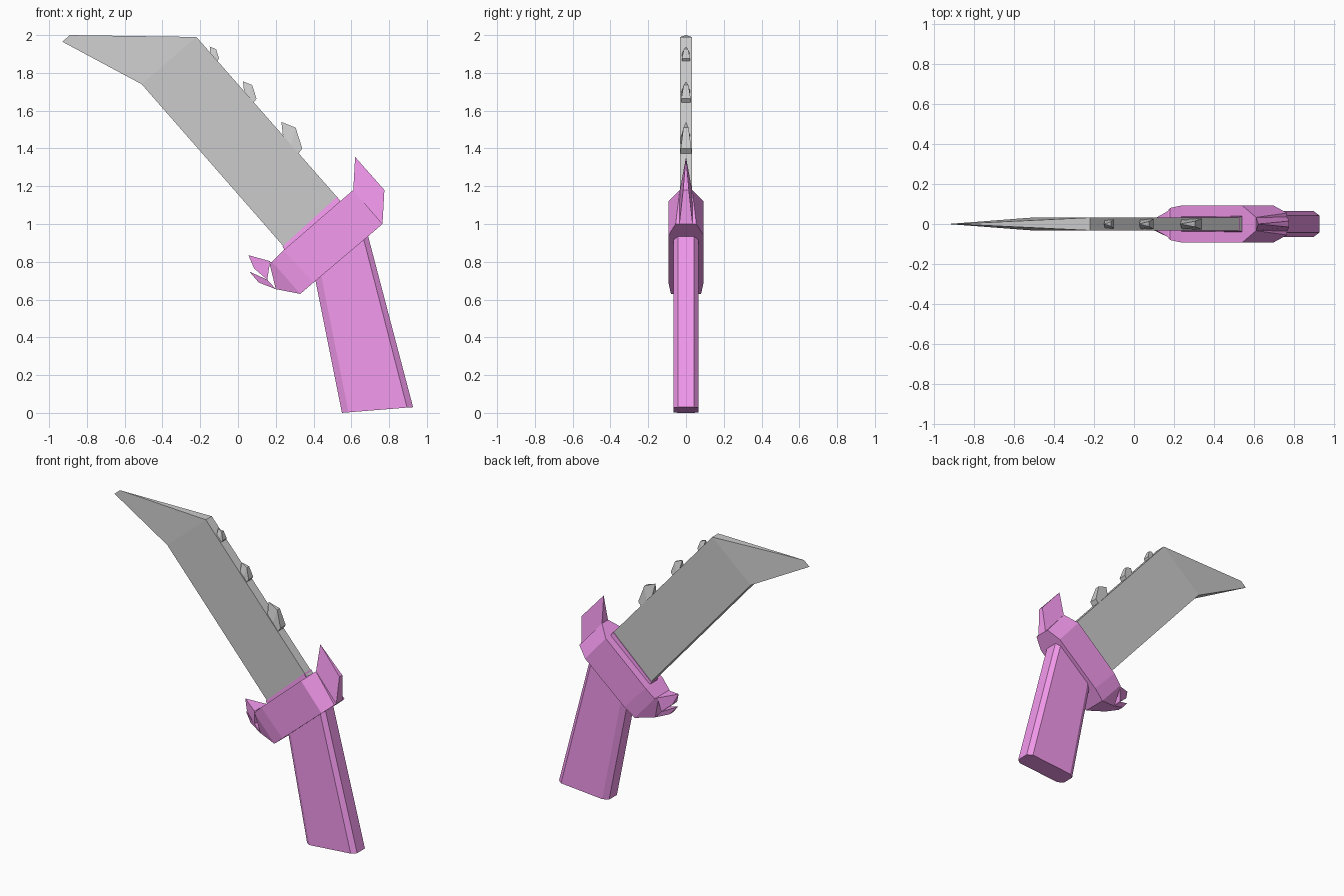
import bpy, bmesh

magenta = bpy.data.materials.new("magenta")
magenta.diffuse_color = (0.9, 0.32, 0.85, 1)


def loft(name, sections, mat=None):
    """Skin four-cornered sections: (upper xz, lower xz, upper half width, lower half width)."""
    bm = bmesh.new()
    rings = []
    for up, lo, wu, wl in sections:
        corners = [(up, -wu), (up, wu), (lo, wl), (lo, -wl)]
        rings.append([bm.verts.new((p[0], y, p[1])) for p, y in corners])
    for a, b in zip(rings, rings[1:]):
        for i in range(4):
            j = (i + 1) % 4
            bm.faces.new((a[i], a[j], b[j], b[i]))
    bm.faces.new(rings[0][::-1])
    bm.faces.new(rings[-1])
    bmesh.ops.remove_doubles(bm, verts=bm.verts, dist=0.0005)
    bmesh.ops.recalc_face_normals(bm, faces=bm.faces)
    me = bpy.data.meshes.new(name)
    bm.to_mesh(me)
    bm.free()
    ob = bpy.data.objects.new(name, me)
    bpy.context.collection.objects.link(ob)
    if mat:
        me.materials.append(mat)
    return ob


# Blade, with a tip that thins to an edge
loft("blade", [
    ((-0.89, 2.0), (-0.93, 1.965), 0, 0),
    ((-0.22, 1.99), (-0.51, 1.74), 0.032, 0.032),
    ((0.54, 1.125), (0.26, 0.86), 0.032, 0.032),
])

# Three spikes along the spine, shrinking towards the tip
for n, (cx, cz, s, w) in enumerate([(0.285, 1.42, 1, 0.028),
                                    (0.062, 1.677, 0.65, 0.025),
                                    (-0.125, 1.885, 0.45, 0.022)]):
    def at(x, z):
        return (cx + x * s, cz + z * s)
    loft(f"spine_spike_{n + 1}", [
        (at(-0.055, 0.12), at(-0.045, 0.03), 0, w),
        (at(0.02, 0.09), at(-0.01, -0.02), w * 0.5, w),
        (at(0.055, -0.02), at(0.03, -0.055), w, w),
    ])

# Collar between blade and guard
loft("blade_collar", [
    ((0.235, 0.88), (0.255, 0.85), 0.036, 0.04),
    ((0.525, 1.145), (0.545, 1.11), 0.036, 0.04),
], magenta)

# Guard block with tapered ends
loft("guard", [
    ((0.165, 0.80), (0.20, 0.655), 0.06, 0.045),
    ((0.18, 0.80), (0.33, 0.63), 0.08, 0.08),
    ((0.24, 0.86), (0.40, 0.69), 0.093, 0.093),
    ((0.54, 1.12), (0.695, 0.94), 0.093, 0.093),
    ((0.61, 1.18), (0.765, 1.0), 0.033, 0.055),
], magenta)

# Horn rising from the back end of the guard
loft("guard_horn", [
    ((0.62, 1.355), (0.61, 1.175), 0, 0.033),
    ((0.775, 1.18), (0.765, 1.0), 0.015, 0.035),
], magenta)

# Two teeth at the front end of the guard
loft("guard_tooth_upper", [
    ((0.055, 0.835), (0.085, 0.765), 0, 0.025),
    ((0.17, 0.803), (0.155, 0.705), 0.065, 0.045),
], magenta)
loft("guard_tooth_lower", [
    ((0.06, 0.748), (0.11, 0.69), 0, 0.02),
    ((0.155, 0.705), (0.20, 0.655), 0.045, 0.045),
], magenta)

# Handle with chamfered edges
loft("handle", [
    ((0.40, 0.75), (0.55, 0.0), 0.042, 0.042),
    ((0.43, 0.78), (0.585, 0.003), 0.066, 0.066),
    ((0.655, 0.96), (0.895, 0.028), 0.066, 0.066),
    ((0.685, 0.95), (0.927, 0.03), 0.042, 0.042),
], magenta)
